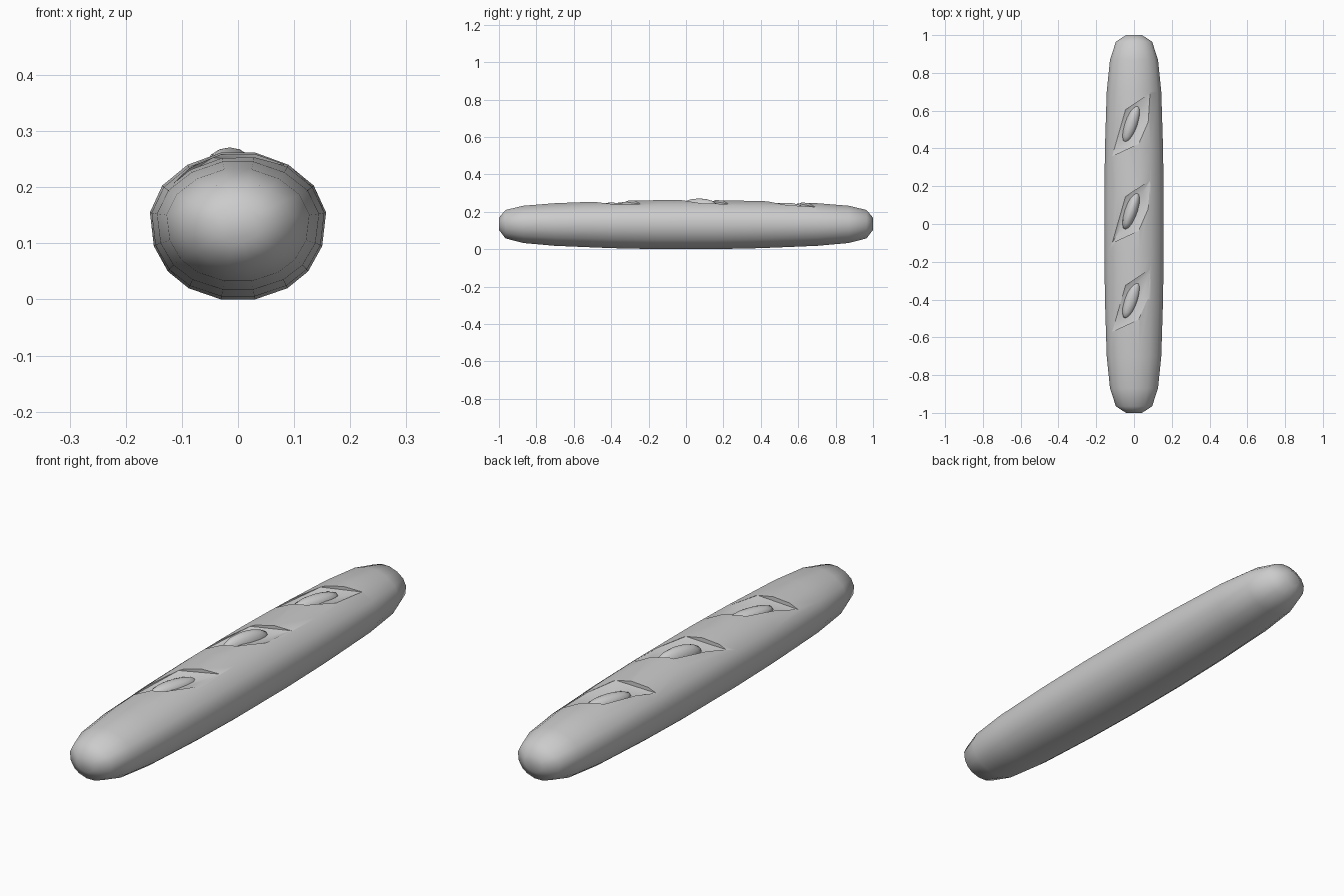
import bpy, bmesh, math
from mathutils import Vector

cube = bpy.data.objects.get("Cube")
if cube:
    bpy.data.objects.remove(cube, do_unlink=True)

crust = bpy.data.materials.new("plain_grey_crust")
crust.use_nodes = True
grey = (0.6, 0.6, 0.6, 1)
crust.diffuse_color = grey
crust.node_tree.nodes["Principled BSDF"].inputs["Base Color"].default_value = grey


def make_object(name, bm):
    bmesh.ops.recalc_face_normals(bm, faces=bm.faces[:])
    mesh = bpy.data.meshes.new(name)
    bm.to_mesh(mesh)
    bm.free()
    mesh.materials.append(crust)
    obj = bpy.data.objects.new(name, mesh)
    bpy.context.collection.objects.link(obj)
    return obj


def loft(rings):
    """Skin a list of equal closed rings and cap both ends."""
    bm = bmesh.new()
    loops = [[bm.verts.new(p) for p in ring] for ring in rings]
    n = len(loops[0])
    for a, b in zip(loops, loops[1:]):
        for i in range(n):
            j = (i + 1) % n
            bm.faces.new((a[i], a[j], b[j], b[i]))
    bm.faces.new(loops[0])
    bm.faces.new(loops[-1])
    return bm


def smooth(obj, degrees):
    bpy.ops.object.select_all(action="DESELECT")
    obj.select_set(True)
    bpy.context.view_layer.objects.active = obj
    bpy.ops.object.shade_smooth_by_angle(angle=math.radians(degrees))


# Loaf body: one mirrored section, scaled along the length
MID_Z = 0.137
half = [(.03, 0), (.088, .02), (.125, .05), (.15, .095),
        (.157, .155), (.135, .203), (.09, .24), (.03, .262)]
section = half + [(-x, z) for x, z in reversed(half)]
half_length = [(1, .27, .25), (.965, .61, .58), (.87, .81, .76),
               (.7, .92, .87), (.4, .98, .96), (.15, 1, 1)]
stations = [(-y, sx, sz) for y, sx, sz in half_length] + half_length[::-1]
body = make_object("loaf_body", loft(
    [[(x * sx, y, MID_Z + (z - MID_Z) * sz) for x, z in section]
     for y, sx, sz in stations]))

# Slashes: slanted tapered hollows, each with a raised crumb ridge
outline = [(.1, .16), (-.03, .075), (-.1, -.17), (.04, -.105), (.09, .01)]
bpy.context.view_layer.update()


def top_z(x, y):
    return body.ray_cast(Vector((x, y, 1)), Vector((0, 0, -1)))[1].z


def slash_ring(y0, scale, drop):
    pts = [(-.015 + x * scale, y0 + y * scale) for x, y in outline]
    return [(x, y, top_z(x, y) - drop) for x, y in pts]


slashes = [("back", .53, -.004), ("middle", .07, .009), ("front", -.4, -.008)]
cutters = []
for label, y0, rise in slashes:
    rings = [slash_ring(y0, 1, -.06), slash_ring(y0, 1, 0), slash_ring(y0, .6, .022)]
    cutter = make_object(label + "_slash_cutter", loft(rings))
    cutter.hide_render = True
    cutter.hide_set(True)
    cutters.append(cutter)

    bm = bmesh.new()
    bmesh.ops.create_uvsphere(bm, u_segments=16, v_segments=8, radius=1)
    base = top_z(-.015, y0) - .035
    for v in bm.verts:
        x, y, z = v.co
        v.co = (-.015 + x * .036 + y * .03, y0 + y * .1, base + z * (.035 + rise))
    smooth(make_object(label + "_slash_ridge", bm), 60)

for cutter in cutters:
    cut = body.modifiers.new(cutter.name, "BOOLEAN")
    cut.operation = "DIFFERENCE"
    cut.solver = "EXACT"
    cut.object = cutter

# Bake the cuts so that the smooth shading follows them
bpy.context.view_layer.update()
baked = bpy.data.meshes.new_from_object(
    body.evaluated_get(bpy.context.evaluated_depsgraph_get()))
body.modifiers.clear()
body.data = baked
for cutter in cutters:
    bpy.data.objects.remove(cutter, do_unlink=True)
smooth(body, 60)
